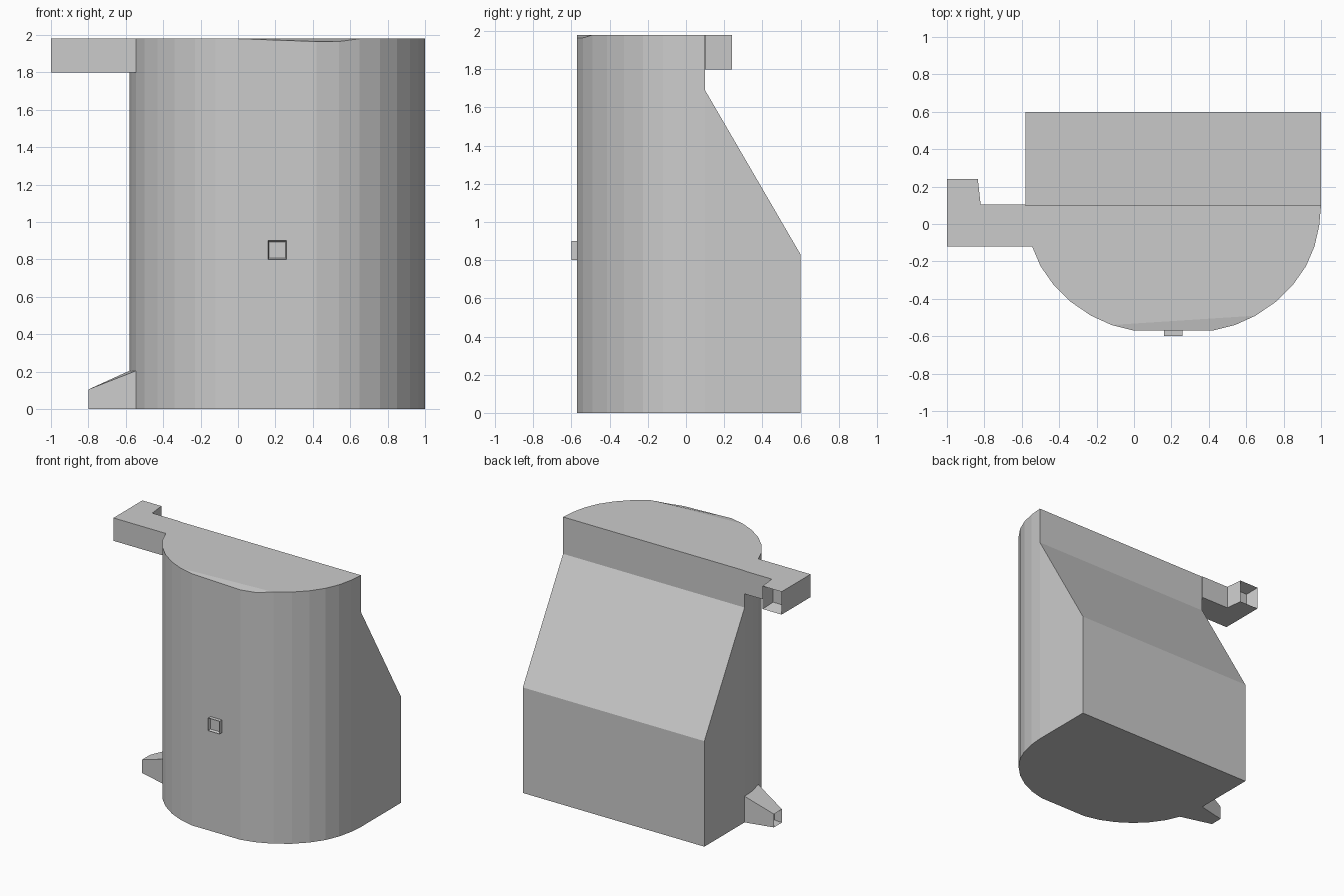
import bpy, bmesh

if "Cube" in bpy.data.objects:
    bpy.data.objects.remove(bpy.data.objects["Cube"])


def finish(bm, name):
    bmesh.ops.recalc_face_normals(bm, faces=bm.faces[:])
    mesh = bpy.data.meshes.new(name)
    bm.to_mesh(mesh)
    bm.free()
    obj = bpy.data.objects.new(name, mesh)
    bpy.context.collection.objects.link(obj)
    return obj


def loft(name, near, far, rim=0.0, depth=0.0):
    """Solid between two quads; optionally a pocket sunk into the far end."""
    bm = bmesh.new()
    a = [bm.verts.new(p) for p in near]
    b = [bm.verts.new(p) for p in far]
    bm.faces.new(a)
    end = bm.faces.new(b)
    for i in range(4):
        j = (i + 1) % 4
        bm.faces.new((a[i], a[j], b[j], b[i]))
    bmesh.ops.recalc_face_normals(bm, faces=bm.faces[:])
    if rim:
        res = bmesh.ops.inset_individual(bm, faces=[end], thickness=rim)
        # sink the inset face straight back along its normal
        end.normal_update()
        bmesh.ops.translate(bm, verts=end.verts[:], vec=end.normal * -depth)
    return finish(bm, name)


# Body: rounded front mirrored about its own centre line, sloping back
TOP, CX = 1.98, 0.21
half = [(0.21, -0.57), (0.33, -0.54), (0.44, -0.49), (0.55, -0.415),
        (0.64, -0.325), (0.71, -0.225), (0.755, -0.12), (0.78, -0.01), (0.79, 0.1)]
outline = [(CX - x, y) for x, y in reversed(half)] + [(CX + x, y) for x, y in half]
n = len(outline)

bm = bmesh.new()
low = [bm.verts.new((x, y, 0)) for x, y in outline]
# the lid dips slightly at the front right rim
high = [bm.verts.new((x, y, TOP - (0.015 if i in (n // 2, n // 2 + 1) else 0)))
        for i, (x, y) in enumerate(outline)]
for i in range(n - 1):
    bm.faces.new((low[i], low[i + 1], high[i + 1], high[i]))

back_profile = [(0.6, 0), (0.6, 0.83), (0.1, 1.69)]
left = [bm.verts.new((-0.58, y, z)) for y, z in back_profile]
right = [bm.verts.new((1.0, y, z)) for y, z in back_profile]
bm.faces.new([low[0]] + left + [high[0]])
bm.faces.new([low[-1]] + right + [high[-1]])
lo, ro = left + [high[0]], right + [high[-1]]
for i in range(3):
    bm.faces.new((lo[i], lo[i + 1], ro[i + 1], ro[i]))
bm.faces.new(low + [right[0], left[0]])
k = n // 2
bm.faces.new(high[:k - 1] + high[k + 2:])
bm.faces.new(high[k - 2:k + 3])
finish(bm, "body")

# Upper arm reaching out to the left
loft("upper_arm",
     [(-0.545, -0.12, 1.8), (-0.58, 0.105, 1.8), (-0.58, 0.105, TOP), (-0.545, -0.12, TOP)],
     [(-1, -0.12, 1.8), (-1, 0.105, 1.8), (-1, 0.105, TOP), (-1, -0.12, TOP)])

# Hook turning backwards at the arm's end, with a socket
loft("arm_hook",
     [(-1, 0.105, 1.8), (-0.82, 0.105, 1.8), (-0.82, 0.105, TOP), (-1, 0.105, TOP)],
     [(-1, 0.24, 1.8), (-0.835, 0.24, 1.8), (-0.835, 0.24, TOP), (-1, 0.24, TOP)],
     rim=0.03, depth=0.1)

# Tapered lower lug with a hollow tip
loft("lower_lug",
     [(-0.545, -0.12, 0), (-0.58, 0.1, 0), (-0.58, 0.1, 0.205), (-0.545, -0.12, 0.205)],
     [(-0.8, -0.05, 0), (-0.8, 0.05, 0), (-0.8, 0.05, 0.105), (-0.8, -0.05, 0.105)],
     rim=0.01, depth=0.06)

# Small square socket on the front
loft("front_socket",
     [(0.16, -0.565, 0.8), (0.26, -0.565, 0.8), (0.26, -0.565, 0.9), (0.16, -0.565, 0.9)],
     [(0.16, -0.6, 0.8), (0.26, -0.6, 0.8), (0.26, -0.6, 0.9), (0.16, -0.6, 0.9)],
     rim=0.01, depth=0.02)
